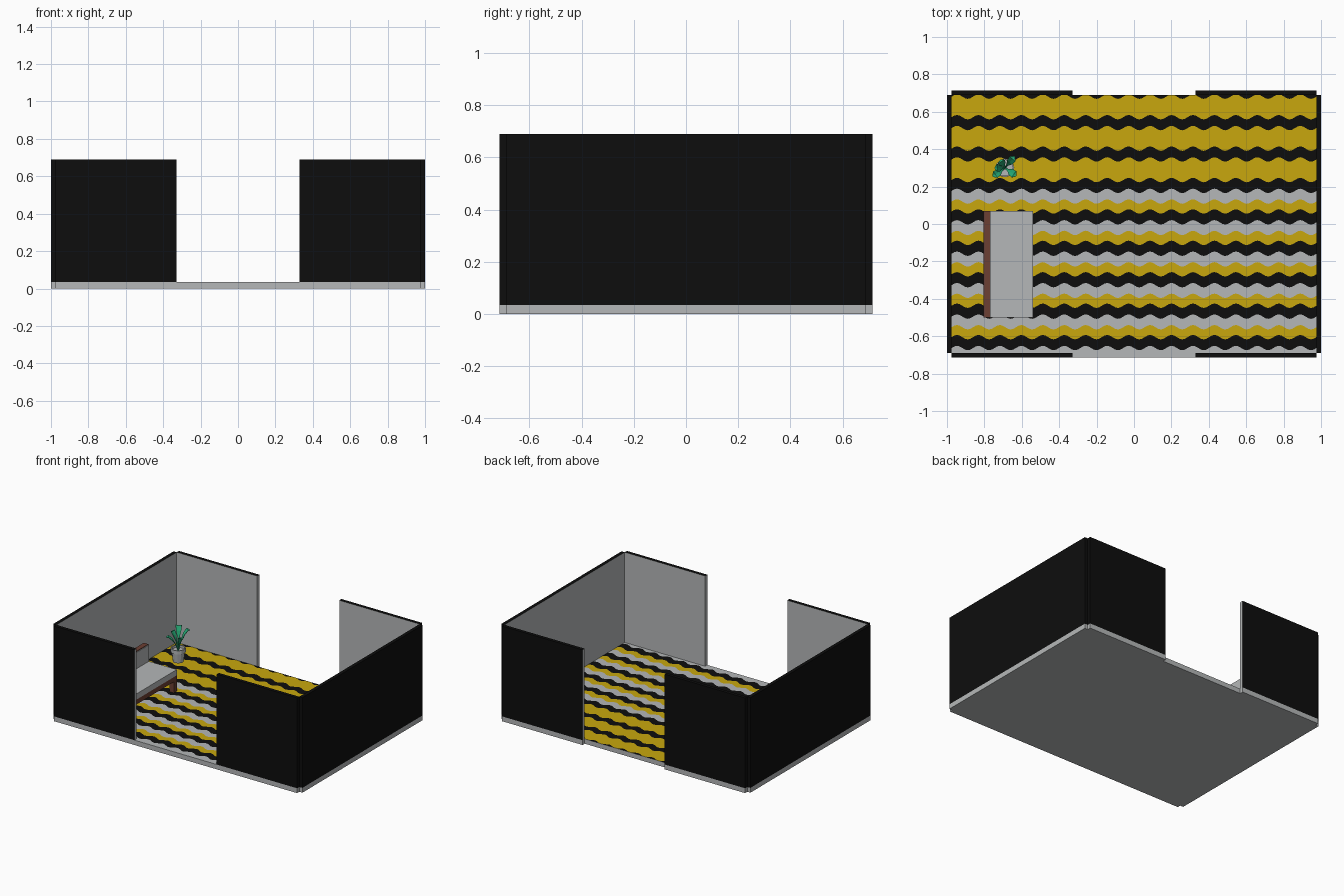
import bpy, bmesh, math
from mathutils import Vector

if "Cube" in bpy.data.objects:
    bpy.data.objects.remove(bpy.data.objects["Cube"])


def material(name, rgb):
    m = bpy.data.materials.new(name)
    m.diffuse_color = (*rgb, 1)
    m.use_nodes = True
    m.node_tree.nodes["Principled BSDF"].inputs["Base Color"].default_value = m.diffuse_color
    return m


GREY = material("pale grey", (0.46, 0.475, 0.48))
BLACK = material("black", (0.004, 0.004, 0.004))
YELLOW = material("mustard yellow", (0.58, 0.39, 0.004))
BROWN = material("wood brown", (0.15, 0.05, 0.033))
GREEN = material("leaf green", (0.02, 0.4, 0.18))


def finish(name, bm, mats):
    me = bpy.data.meshes.new(name)
    bm.to_mesh(me)
    bm.free()
    for m in mats:
        me.materials.append(m)
    ob = bpy.data.objects.new(name, me)
    bpy.context.collection.objects.link(ob)
    return ob


def add_box(bm, lo, hi):
    lo, hi = Vector(lo), Vector(hi)
    r = bmesh.ops.create_cube(bm, size=1)
    for v in r["verts"]:
        v.co = Vector((v.co[i] * (hi[i] - lo[i]) + (hi[i] + lo[i]) / 2 for i in range(3)))


def box(name, lo, hi, mat):
    bm = bmesh.new()
    add_box(bm, lo, hi)
    return finish(name, bm, [mat])


X, Y, T, H, F, D = 0.975, 0.69, 0.025, 0.69, 0.035, 0.33


# walls: grey inside, black outside and on top, grey foot strip
def wall(name, lo, hi):
    bm = bmesh.new()
    add_box(bm, lo, hi)
    bmesh.ops.bisect_plane(bm, geom=bm.verts[:] + bm.edges[:] + bm.faces[:],
                           plane_co=(0, 0, F), plane_no=(0, 0, 1))
    bm.normal_update()
    for f in bm.faces:
        c = f.calc_center_median()
        outward = f.normal.x * c.x + f.normal.y * c.y > 0
        f.material_index = int(c.z > F and (outward or f.normal.z > 0.5))
    return finish(name, bm, [GREY, BLACK])


for side, s in (("left", -1), ("right", 1)):
    a, b = sorted((s * X, s * (X + T)))
    wall(side + "_wall", (a, -Y, 0), (b, Y, H))
    a, b = sorted((s * D, s * X))
    wall("front_wall_" + side, (a, -Y - T, 0), (b, -Y, H))
    wall("back_wall_" + side, (a, Y, 0), (b, Y + T, H))

box("threshold", (-D, -Y - T, 0), (D, -Y, F), GREY)

# floor slab, its top cut into wavy bands
bm = bmesh.new()
add_box(bm, (-X, -Y, 0), (X, Y, F))
bm.normal_update()
bmesh.ops.delete(bm, geom=[f for f in bm.faces if f.normal.z > 0.5], context="FACES")
PITCH, WAVES, COLS = 0.168, 17, 17 * 8
bands = []                       # (upper edge, lower edge, material index)
for k in range(-4, 6):
    c = 0.038 + PITCH * k
    mid = c - 0.086
    bands.append((c + 0.029, c - 0.029, 1))
    bands.append((c - 0.029, mid, 2 if k > 1 else 0))
    bands.append((mid, c - PITCH + 0.029, 2))


def wave(y, x):
    y += 0.012 * math.sin((x + X) / (2 * X) * WAVES * math.tau)
    return max(-Y, min(Y, y))


for i in range(COLS):
    x0, x1 = (-X + 2 * X * j / COLS for j in (i, i + 1))
    for top, low, mi in bands:
        pts = [(x0, wave(low, x0)), (x1, wave(low, x1)),
               (x1, wave(top, x1)), (x0, wave(top, x0))]
        if pts[3][1] - pts[0][1] + pts[2][1] - pts[1][1] > 1e-5:
            f = bm.faces.new([bm.verts.new((x, y, F)) for x, y in pts])
            f.material_index = mi
bmesh.ops.remove_doubles(bm, verts=bm.verts[:], dist=1e-5)
finish("floor", bm, [GREY, BLACK, YELLOW])

# bench
BX0, BX1, BY0, BY1 = -0.805, -0.54, -0.5, 0.07
box("bench_frame", (BX0, BY0, 0.115), (BX1, BY1, 0.15), BROWN)
box("bench_seat", (-0.765, BY0, 0.15), (BX1, BY1, 0.192), GREY)
box("bench_back", (BX0, BY0, 0.15), (-0.769, BY1, 0.315), BROWN)
box("bench_back_pad", (-0.769, BY0, 0.192), (-0.764, BY1, 0.31), GREY)
for x in (BX0, BX1 - 0.035):
    for y in (BY0, BY1 - 0.035):
        box("bench_leg", (x, y, F), (x + 0.035, y + 0.035, 0.115), BROWN)

# plant pot: lathed profile
PX, PY = -0.69, 0.30
profile = [(0, 0.125), (0.036, 0.125), (0.044, 0.195), (0.05, 0.195), (0.05, 0.222),
           (0.042, 0.222), (0.042, 0.205), (0, 0.205)]
bm = bmesh.new()
vs = [bm.verts.new((r, 0, z)) for r, z in profile]
es = [bm.edges.new(p) for p in zip(vs, vs[1:])]
bmesh.ops.spin(bm, geom=vs + es, cent=(0, 0, 0), axis=(0, 0, 1), angle=math.tau, steps=12)
bmesh.ops.remove_doubles(bm, verts=bm.verts[:], dist=1e-5)
bmesh.ops.recalc_face_normals(bm, faces=bm.faces[:])
finish("plant_pot", bm, [GREY]).location = (PX, PY, 0)

# leaves: arching tapered strips with a centre fold
LEAF = [(0.0, 0.0, 0.004), (0.25, 0.5, 0.006), (0.5, 0.8, 0.018), (0.78, 1.0, 0.02), (1.0, 0.95, 0.002)]
bm = bmesh.new()
for deg, reach, height in ((215, 0.08, 0.10), (50, 0.08, 0.145), (325, 0.075, 0.12),
                           (120, 0.05, 0.165), (180, 0.055, 0.13)):
    d = Vector((math.cos(math.radians(deg)), math.sin(math.radians(deg)), 0))
    n = Vector((-d.y, d.x, 0))
    rows = []
    for u, h, w in LEAF:
        p = Vector((PX, PY, 0.205)) + d * reach * u + Vector((0, 0, height * h))
        rows.append([bm.verts.new(p + n * w * s - Vector((0, 0, 0.25 * w * (s == 0)))) for s in (-1, 0, 1)])
    for a, b in zip(rows, rows[1:]):
        for j in (0, 1):
            bm.faces.new((a[j], b[j], b[j + 1], a[j + 1]))
bmesh.ops.recalc_face_normals(bm, faces=bm.faces[:])
leaves = finish("plant_leaves", bm, [GREEN])
mod = leaves.modifiers.new("thickness", "SOLIDIFY")
mod.thickness = 0.003
